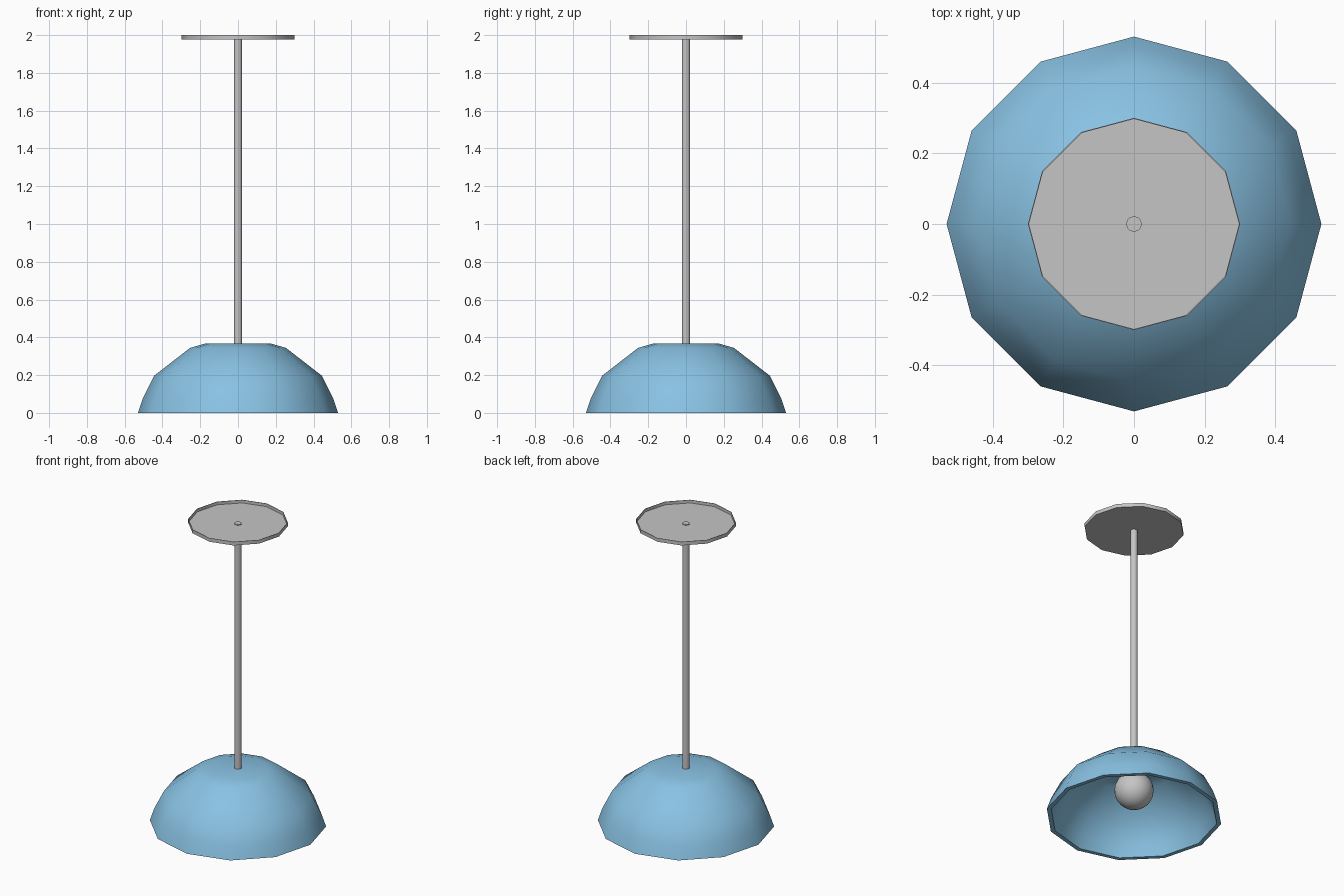
import bpy
import bmesh
import math

cube = bpy.data.objects.get("Cube")
if cube:
    bpy.data.objects.remove(cube, do_unlink=True)


def make_material(name, rgb):
    mat = bpy.data.materials.new(name)
    mat.use_nodes = True
    mat.diffuse_color = (*rgb, 1)
    mat.node_tree.nodes["Principled BSDF"].inputs["Base Color"].default_value = (*rgb, 1)
    return mat


def smooth(obj, degrees=50):
    bpy.ops.object.select_all(action="DESELECT")
    obj.select_set(True)
    bpy.context.view_layer.objects.active = obj
    bpy.ops.object.shade_smooth_by_angle(angle=math.radians(degrees))


def lathe(name, profile, mat, sides=12):
    """Turn (radius, height) points round z; a zero radius closes the end."""
    bm = bmesh.new()
    rings = []
    for r, z in profile:
        if r == 0:
            rings.append([bm.verts.new((0, 0, z))] * sides)
        else:
            angles = [math.tau * i / sides for i in range(sides)]
            rings.append([bm.verts.new((r * math.cos(a), r * math.sin(a), z)) for a in angles])
    for low, high in zip(rings, rings[1:]):
        for i in range(sides):
            j = (i + 1) % sides
            corners = dict.fromkeys([low[i], low[j], high[j], high[i]])
            bm.faces.new(list(corners))
    mesh = bpy.data.meshes.new(name)
    bm.to_mesh(mesh)
    bm.free()
    obj = bpy.data.objects.new(name, mesh)
    bpy.context.collection.objects.link(obj)
    mesh.materials.append(mat)
    smooth(obj)
    return obj


blue = make_material("sky_blue", (0.25, 0.54, 0.77))
grey = make_material("light_grey", (0.56, 0.56, 0.56))

# Hollow dome: inside from its crown to the rim, then the outside back up
inside = [(0, 0.34), (0.17, 0.34), (0.243, 0.322), (0.424, 0.182), (0.479, 0.075), (0.503, 0)]
outside = [(0.53, 0), (0.503, 0.08), (0.445, 0.196), (0.254, 0.344), (0.175, 0.367), (0, 0.367)]
lathe("lamp_shade", inside + outside, blue)

# Shallow ceiling tray, open at the top
lathe("ceiling_plate", [(0, 1.976), (0.3, 1.976), (0.3, 2), (0.297, 2),
                        (0.297, 1.98), (0, 1.98)], grey)

# Rod from the bulb up through the tray floor
lathe("hanging_rod", [(0, 0.27), (0.022, 0.27), (0.022, 1.985), (0, 1.985)], grey)

# Round bulb inside the dome
bpy.ops.mesh.primitive_uv_sphere_add(segments=24, ring_count=12, radius=0.118,
                                     location=(0, 0, 0.18))
bulb = bpy.context.object
bulb.name = "bulb"
bulb.data.materials.append(grey)
smooth(bulb)
